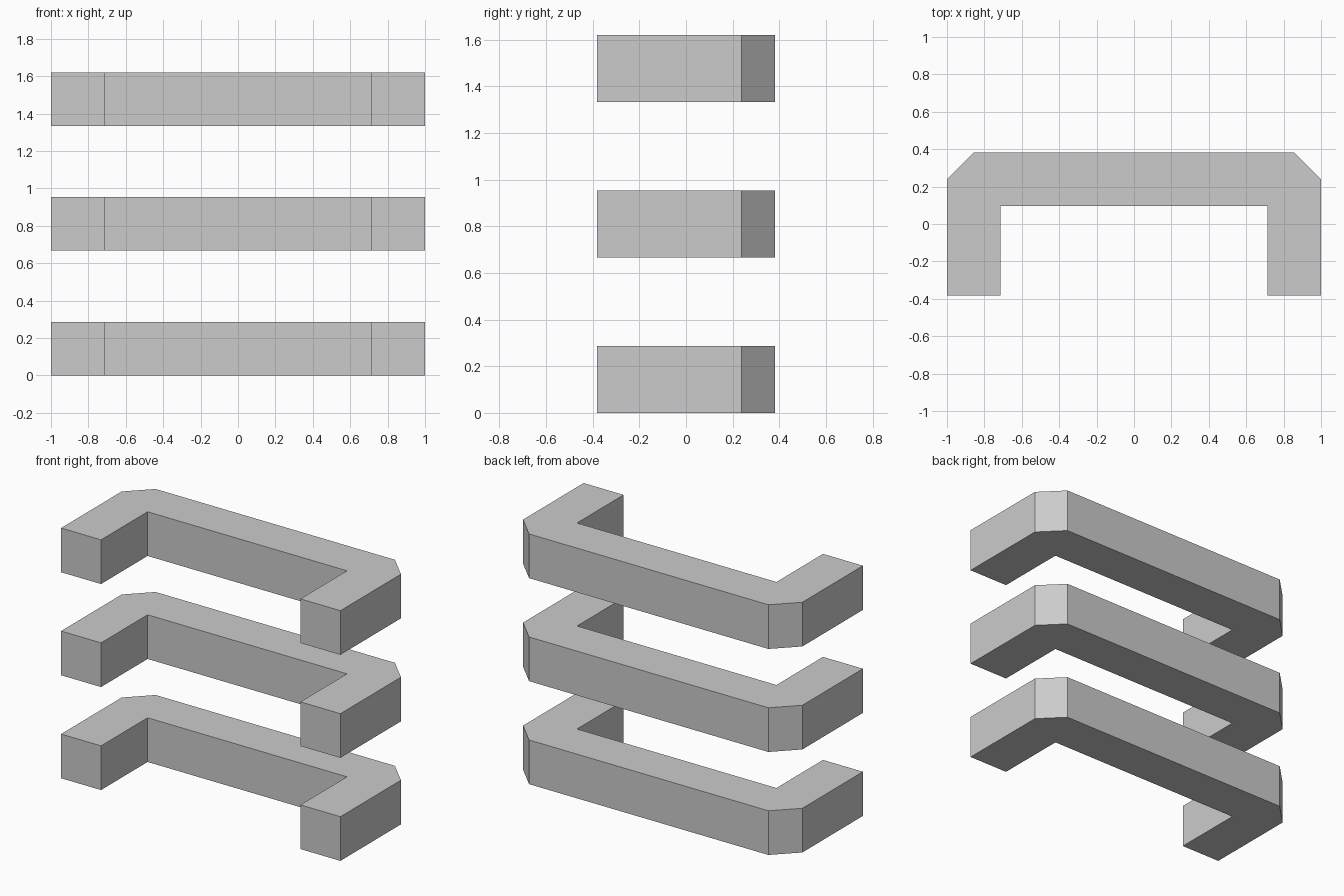
import bpy
import bmesh

if "Cube" in bpy.data.objects:
    bpy.data.objects.remove(bpy.data.objects["Cube"])

BAR = 0.286       # square bar thickness
DEPTH = 0.381     # half depth of a rung
CHAMFER = 0.143   # outer corner cut
PITCH = 0.6667    # vertical spacing of rungs

# Right half of the U-shaped outline, mirrored for the left half
half = [
    (1 - BAR, DEPTH - BAR),
    (1 - BAR, -DEPTH),
    (1, -DEPTH),
    (1, DEPTH - CHAMFER),
    (1 - CHAMFER, DEPTH),
]
outline = half + [(-x, y) for x, y in reversed(half)]


def make_rung(name, z):
    bm = bmesh.new()
    base = bm.faces.new([bm.verts.new((x, y, 0)) for x, y in outline])
    top = bmesh.ops.extrude_face_region(bm, geom=[base], use_keep_orig=True)["geom"]
    bmesh.ops.translate(bm, vec=(0, 0, BAR),
                        verts=[g for g in top if isinstance(g, bmesh.types.BMVert)])
    bmesh.ops.recalc_face_normals(bm, faces=bm.faces)
    mesh = bpy.data.meshes.new(name)
    bm.to_mesh(mesh)
    bm.free()
    obj = bpy.data.objects.new(name, mesh)
    obj.location.z = z
    bpy.context.collection.objects.link(obj)


# Three stacked ladder rungs
for i, name in enumerate(("lower_rung", "middle_rung", "upper_rung")):
    make_rung(name, i * PITCH)
